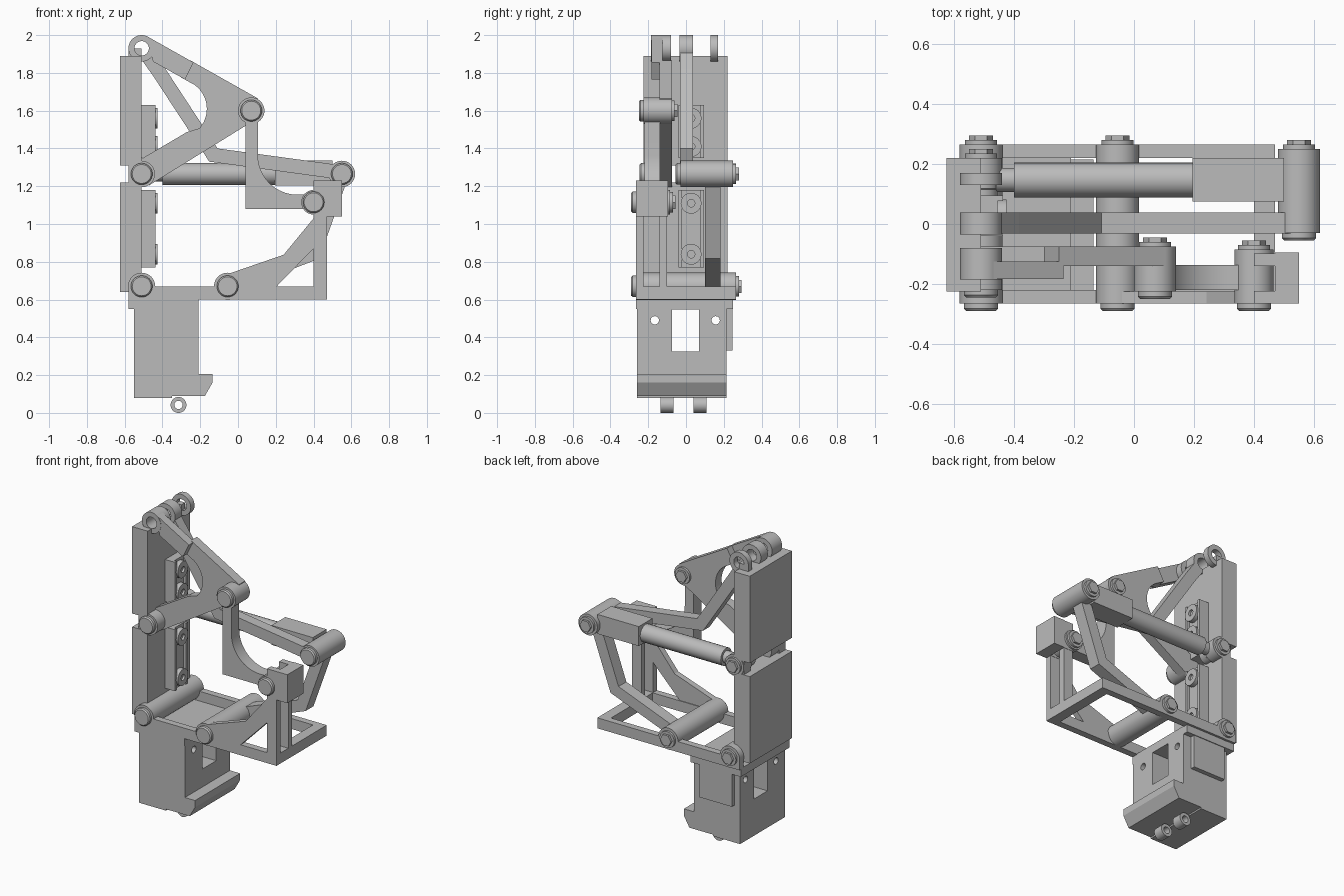
import bpy, bmesh, math
from mathutils import Vector

cube = bpy.data.objects.get("Cube")
if cube:
    bpy.data.objects.remove(cube, do_unlink=True)

grey = bpy.data.materials.new("plain grey")
grey.use_nodes = True
grey.diffuse_color = (0.5, 0.5, 0.5, 1)
grey.node_tree.nodes["Principled BSDF"].inputs["Base Color"].default_value = (0.5, 0.5, 0.5, 1)


def finish(name, bm, smooth=False):
    bmesh.ops.recalc_face_normals(bm, faces=bm.faces[:])
    mesh = bpy.data.meshes.new(name)
    bm.to_mesh(mesh)
    bm.free()
    mesh.materials.append(grey)
    ob = bpy.data.objects.new(name, mesh)
    bpy.context.collection.objects.link(ob)
    if smooth:
        bpy.ops.object.select_all(action='DESELECT')
        ob.select_set(True)
        bpy.context.view_layer.objects.active = ob
        bpy.ops.object.shade_smooth_by_angle(angle=math.radians(35))
    return ob


def prism(name, pts, y0, y1, smooth=False):
    """Extrude an x-z outline along y."""
    bm = bmesh.new()
    face = bm.faces.new([bm.verts.new((x, y0, z)) for x, z in pts])
    new = bmesh.ops.extrude_face_region(bm, geom=[face])["geom"]
    bmesh.ops.translate(bm, vec=(0, y1 - y0, 0),
                        verts=[v for v in new if isinstance(v, bmesh.types.BMVert)])
    return finish(name, bm, smooth)


def box(name, x0, x1, y0, y1, z0, z1):
    return prism(name, [(x0, z0), (x1, z0), (x1, z1), (x0, z1)], y0, y1)


def arc(cx, cz, r, a0, a1, n):
    steps = [math.radians(a0 + (a1 - a0) * i / n) for i in range(n + 1)]
    return [(cx + r * math.cos(a), cz + r * math.sin(a)) for a in steps]


def disc(name, x, z, r, y0, y1, n=40):
    return prism(name, arc(x, z, r, 0, 360, n)[:-1], y0, y1, n > 8)


def lathe(name, profile, x, z, closed=False, n=40):
    """Revolve (radius, y) points around a y axis."""
    bm = bmesh.new()
    loop = profile + profile[:1] if closed else profile
    vs = [bm.verts.new((r, y, 0)) for r, y in loop]
    edges = [bm.edges.new(pair) for pair in zip(vs, vs[1:])]
    bmesh.ops.spin(bm, geom=vs + edges, cent=(0, 0, 0), axis=(0, 1, 0),
                   angle=math.tau, steps=n)
    bmesh.ops.remove_doubles(bm, verts=bm.verts[:], dist=0.0002)
    bmesh.ops.translate(bm, vec=(x, 0, z), verts=bm.verts[:])
    return finish(name, bm, True)


def ring(name, x, z, r, hole, y0, y1):
    return lathe(name, [(hole, y0), (r, y0), (r, y1), (hole, y1)], x, z, True)


def strip(name, path, width, y0, y1):
    """Constant-width bent bar along an x-z path."""
    p = [Vector(q) for q in path]
    left, right = [], []
    for i, q in enumerate(p):
        a = (q - p[i - 1]).normalized() if i else (p[1] - q).normalized()
        b = (p[i + 1] - q).normalized() if i < len(p) - 1 else a
        t = (a + b).normalized()
        off = Vector((-t.y, t.x)) * width / 2 / max(t.dot(a), 0.3)
        left.append(q + off)
        right.append(q - off)
    return prism(name, left + right[::-1], y0, y1)


def pin(name, x, z, y0, y1, r=0.07, nut=True):
    """Boss with a rounded head in front and washer plus hex nut behind."""
    disc(name + "_boss", x, z, r, y0, y1)
    lathe(name + "_head", [(0, y0 - 0.025), (0.05, y0 - 0.025), (0.057, y0 - 0.017),
                           (0.057, y0), (0, y0)], x, z)
    if nut:
        disc(name + "_washer", x, z, 0.054, y1, y1 + 0.015)
        disc(name + "_nut", x, z, 0.04, y1 + 0.015, y1 + 0.03, 6)


def cut(ob, cutters):
    for c in cutters:
        c.hide_render = True
        mod = ob.modifiers.new("cut", 'BOOLEAN')
        mod.operation, mod.object, mod.solver = 'DIFFERENCE', c, 'EXACT'
        bpy.context.view_layer.objects.active = ob
        bpy.ops.object.modifier_apply(modifier=mod.name)
        bpy.data.objects.remove(c, do_unlink=True)


def x_disc(name, x0, x1, y, z, r):
    ob = disc(name, 0, 0, r, x0, x1, 24)
    ob.rotation_euler.z = -math.pi / 2
    ob.location = (0, y, z)
    bpy.context.view_layer.update()
    return ob


# Mounting plates, slide rails and their screws
for part, z0, z1, rail, screws in (("lower", 0.64, 1.22, (0.77, 1.18), (0.84, 1.11)),
                                   ("upper", 1.31, 1.89, (1.35, 1.63), (1.41, 1.56))):
    box(part + "_plate", -0.625, -0.51, -0.225, 0.22, z0, z1)
    box(part + "_rail", -0.51, -0.455, -0.04, 0.095, *rail)
    for y in (-0.04, 0.077):
        box(part + "_rail_lip", -0.46, -0.437, y, y + 0.018, *rail)
    for z in screws:
        screw = x_disc(part + "_screw", -0.46, -0.425, 0.027, z, 0.055)
        cut(screw, [x_disc("screw_socket", -0.44, -0.40, 0.027, z, 0.02)])
box("top_lug_foot", -0.58, -0.51, 0.13, 0.17, 1.84, 1.93)
ring("top_lug", -0.51, 1.93, 0.07, 0.038, 0.13, 0.17)

# Base frame and floor
for y in (-0.265, 0.22):
    box("frame_side", -0.58, 0.47, y, y + 0.045, 0.6, 0.67)
box("frame_end", 0.40, 0.47, -0.22, 0.22, 0.6, 0.67)
box("frame_floor", -0.58, -0.21, -0.265, 0.25, 0.55, 0.605)
for name, x in (("rear_rod", -0.51), ("middle_rod", -0.055)):
    pin(name, x, 0.67, -0.265, 0.265, 0.072)

# Hollowed lower housing with lip, side cover and hanging eyes
housing = prism("housing", [(-0.55, 0.08), (-0.35, 0.08), (-0.35, 0.09), (-0.175, 0.09),
                            (-0.135, 0.16), (-0.135, 0.205), (-0.21, 0.205),
                            (-0.21, 0.555), (-0.55, 0.555)], -0.26, 0.215)
cut(housing, [box("window_cutter", -0.7, -0.1, -0.075, 0.07, 0.325, 0.548)]
    + [x_disc("hole_cutter", -0.7, -0.1, y, 0.49, 0.022) for y in (-0.165, 0.157)])
box("housing_cover", -0.51, -0.27, 0.215, 0.245, 0.33, 0.55)
for y in (-0.135, 0.04):
    ring("hanging_eye", -0.315, 0.042, 0.042, 0.022, y, y + 0.068)

# Front support: braced side, second post and head block
box("front_post", 0.40, 0.47, -0.265, -0.225, 0.66, 1.1)
box("inner_post", 0.40, 0.47, -0.14, -0.10, 0.66, 1.1)
prism("post_brace", [(0.10, 0.665), (0.20, 0.665), (0.40, 0.87), (0.40, 1.03)], -0.265, -0.225)
prism("foot_brace", [(-0.04, 0.74), (0.0, 0.66), (0.20, 0.66), (0.25, 0.84)], -0.265, -0.225)
box("head_block", 0.47, 0.55, -0.265, -0.095, 1.04, 1.23)
for y in (-0.265, -0.14):
    box("head_cheek", 0.40, 0.475, y, y + 0.042, 1.04, 1.23)
pin("head_pin", 0.40, 1.115, -0.265, -0.085, 0.065)

# Curved hook link
hook = [(0.04, 1.6), (0.04, 1.08), (0.40, 1.08), (0.40, 1.155)]
hook += arc(0.315, 1.365, 0.21, 270, 180, 16) + [(0.105, 1.6)]
prism("hook_link", hook, -0.22, -0.137, True)

# Bell crank with rounded inner cut and offset upper arm
crank = [(-0.25, 1.865), (0.105, 1.665), (0.105, 1.56), (-0.47, 1.205), (-0.545, 1.325)]
crank += [(-0.27, 1.487)] + arc(-0.32, 1.61, 0.155, -42, 55, 14) + [(-0.30, 1.775)]
prism("crank_plate", crank, -0.14, -0.075, True)
prism("crank_arm", [(-0.475, 1.99), (-0.235, 1.855), (-0.28, 1.765), (-0.45, 1.86)],
      -0.183, -0.125)
ring("crank_top_eye", -0.51, 1.93, 0.07, 0.038, -0.185, -0.08)
pin("crank_pin", 0.07, 1.60, -0.225, -0.075)
pin("crank_foot_pin", -0.51, 1.265, -0.22, -0.075, 0.07, False)

# Long bent lever
strip("long_lever", [(-0.475, 1.885), (-0.415, 1.8), (-0.13, 1.365), (0.53, 1.275)],
      0.075, -0.032, 0.038)
ring("lever_top_eye", -0.51, 1.93, 0.07, 0.038, -0.035, 0.038)
pin("lever_pin", 0.55, 1.265, -0.03, 0.25)

# Rear bent link from middle rod to lever pin
strip("rear_link", [(-0.055, 0.67), (0.40, 0.845), (0.55, 1.265)], 0.075, 0.10, 0.183)

# Linear actuator
x_disc("actuator_tube", -0.40, 0.20, 0.147, 1.265, 0.058)
x_disc("actuator_tip", -0.46, -0.40, 0.147, 1.265, 0.04)
block = box("actuator_block", 0.195, 0.50, 0.075, 0.22, 1.205, 1.335)
pin("actuator_pin", -0.51, 1.265, 0.135, 0.22)
disc("actuator_eye", -0.51, 1.265, 0.055, 0.07, 0.135)

# Lugs joining the plates to the pivots
for y in (-0.22, 0.15):
    box("plate_lug", -0.58, -0.51, y, y + 0.065, 1.20, 1.35)
